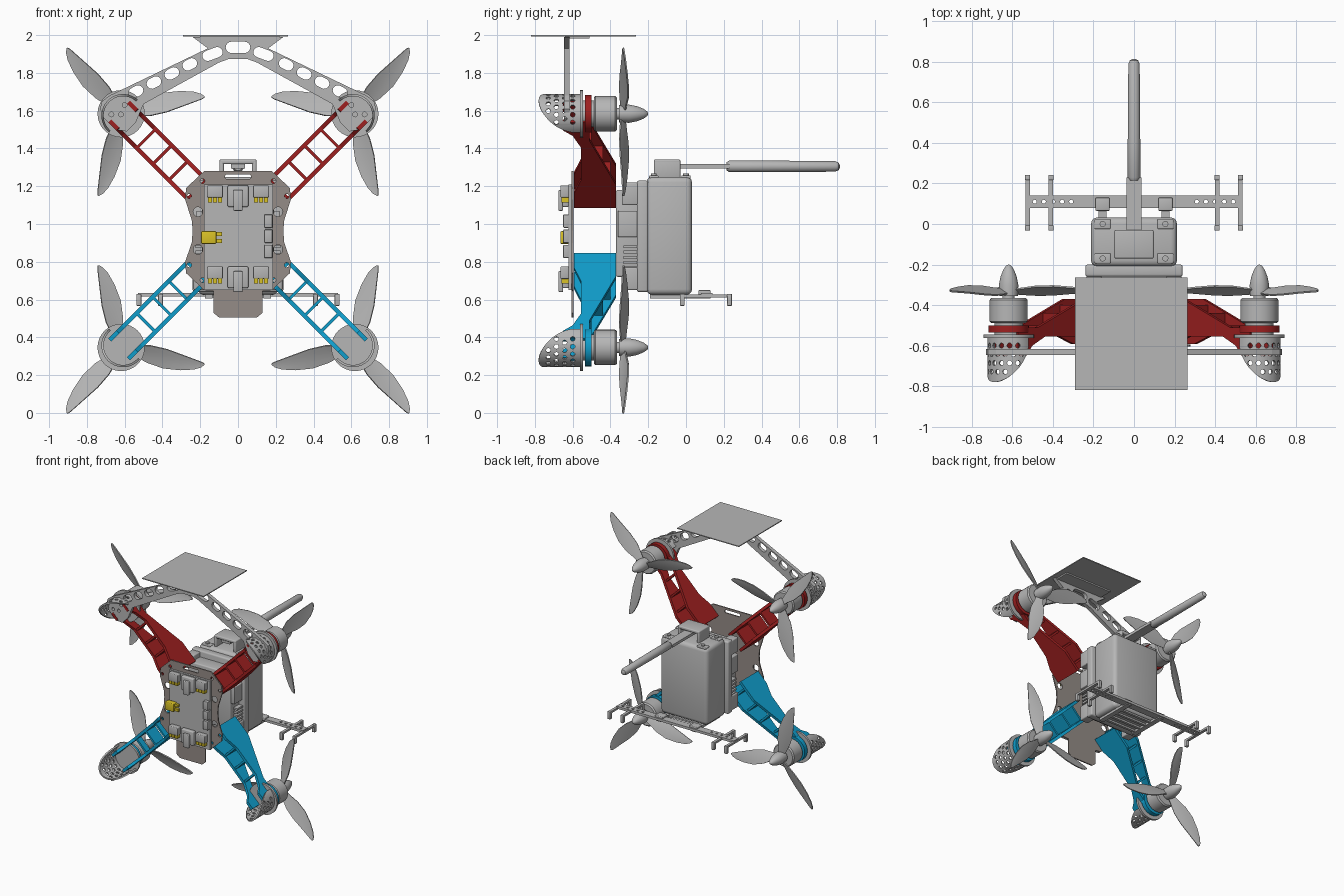
import bpy, bmesh
from math import sin, cos, pi, radians
from mathutils import Matrix, Vector

cube = bpy.data.objects.get("Cube")
if cube:
    bpy.data.objects.remove(cube)
scene = bpy.context.scene


def material(name, *rgb):
    m = bpy.data.materials.new(name)
    m.use_nodes = True
    m.diffuse_color = (*rgb, 1)
    m.node_tree.nodes["Principled BSDF"].inputs["Base Color"].default_value = (*rgb, 1)
    return m


gray = material("light gray", .47, .47, .47)
taupe = material("taupe board", .3, .265, .245)
red = material("red arms", .34, .014, .014)
blue = material("blue arms", .005, .34, .6)
yellow = material("yellow plugs", .7, .54, .02)


# ---- helpers ----
def add(name, mesh, mat, matrix=None, smooth=False):
    mesh = mesh.copy()
    mesh.name = name
    if matrix:
        mesh.transform(matrix)
    bm = bmesh.new()
    bm.from_mesh(mesh)
    bmesh.ops.remove_doubles(bm, verts=bm.verts, dist=.0001)
    bmesh.ops.recalc_face_normals(bm, faces=bm.faces)
    bm.to_mesh(mesh)
    bm.free()
    mesh.materials.clear()
    mesh.materials.append(mat)
    if smooth:
        mesh.shade_smooth()
        mesh.set_sharp_from_angle(angle=radians(35))
    else:
        mesh.shade_flat()
    obj = bpy.data.objects.new(name, mesh)
    scene.collection.objects.link(obj)
    return obj


def make(verts, faces):
    mesh = bpy.data.meshes.new("part")
    mesh.from_pydata(verts, [], faces)
    return mesh


def block(xs, ys, zs, bevel=0):
    bm = bmesh.new()
    size = [b - a for a, b in (xs, ys, zs)]
    mid = [(a + b) / 2 for a, b in (xs, ys, zs)]
    bmesh.ops.create_cube(bm, size=1, matrix=Matrix.Translation(mid) @ Matrix.Diagonal((*size, 1)))
    if bevel:
        bmesh.ops.bevel(bm, geom=bm.edges[:], offset=bevel, segments=3, profile=.5, affect='EDGES')
    mesh = bpy.data.meshes.new("block")
    bm.to_mesh(mesh)
    bm.free()
    return mesh


def box(name, mat, xs, ys, zs, bevel=0):
    add(name, block(xs, ys, zs, bevel), mat, smooth=bevel > 0)


def pair(name, mat, xs, ys, zs, bevel=0):
    box("left_" + name, mat, xs, ys, zs, bevel)
    box("right_" + name, mat, (-xs[1], -xs[0]), ys, zs, bevel)


def lathe(profile, cx=0, cz=0, n=32):
    verts = [(cx + r * cos(2 * pi * i / n), y, cz + r * sin(2 * pi * i / n))
             for r, y in profile for i in range(n)]
    rows = len(profile)
    faces = [(k * n + i, k * n + (i + 1) % n, (k + 1) * n + (i + 1) % n, (k + 1) * n + i)
             for k in range(rows - 1) for i in range(n)]
    faces += [tuple(range(n)), tuple(range((rows - 1) * n, rows * n))]
    return make(verts, faces)


def baked(obj, *helpers):
    bpy.context.view_layer.update()
    mesh = bpy.data.meshes.new_from_object(obj.evaluated_get(bpy.context.evaluated_depsgraph_get()))
    for o in (obj, *helpers):
        bpy.data.objects.remove(o)
    return mesh


def flat(outline, holes, depth):
    curve = bpy.data.curves.new("outline", 'CURVE')
    curve.dimensions, curve.fill_mode, curve.extrude = '2D', 'BOTH', depth / 2
    for loop in [outline] + holes:
        s = curve.splines.new('POLY')
        s.points.add(len(loop) - 1)
        for p, (a, b) in zip(s.points, loop):
            p.co = (a, b, 0, 1)
        s.use_cyclic_u = True
    obj = bpy.data.objects.new("outline", curve)
    scene.collection.objects.link(obj)
    return baked(obj)


def slot(x, z, width, length=0, tilt=0, n=8):
    pts = []
    for side in (1, -1):
        for i in range(n + 1):
            a = pi * i / n - pi / 2
            u, v = side * ((length - width) / 2 * (length > 0) + cos(a) * width / 2), side * sin(a) * width / 2
            pts.append((x + u * cos(tilt) - v * sin(tilt), z + u * sin(tilt) + v * cos(tilt)))
    return pts


def mirrored(half):
    return half + [(-x, z) for x, z in reversed(half)]


def upright(y):
    return Matrix.Translation((0, y, 0)) @ Matrix.Rotation(pi / 2, 4, 'X')


def four(name, mesh, upper, lower, smooth=False):
    # arm space: x outward along the arm, y as in the world, z across the arm
    for sx, side in ((1, "left"), (-1, "right")):
        for sz, level, mat in ((1, "upper", upper), (-1, "lower", lower)):
            m = (Matrix.Translation((0, 0, .965)) @ Matrix.Diagonal((sx, 1, sz, 1))
                 @ Matrix.Rotation(-pi / 4, 4, 'Y'))
            add(f"{level}_{side}_{name}", mesh, mat, m, smooth)


# ---- arms ----
hub = .875
wall = [(.25, -.592), (.36, -.592), (.46, -.555), (.7, -.555), (.79, -.6), (.83, -.65),
        (.89, -.65), (.89, -.51), (.75, -.51), (.42, -.37), (.25, -.37)]
for t, label in ((.07, "outer"), (-.07, "inner")):
    mesh = flat(wall, [], .022)
    mesh.transform(Matrix.Translation((0, 0, t)))
    four(f"arm_{label}_wall", mesh, red, blue)
for i, (r, back) in enumerate(((.3, -.4), (.44, -.4), (.56, -.44), (.68, -.5))):
    four(f"arm_brace_{i}", block((r, r + .016), (-.55, back), (-.07, .07)), red, blue)

# ---- motors and spinners ----
four("motor_mount", lathe([(.1, -.535), (.1, -.5)], hub), red, blue, True)
four("motor_plate", lathe([(.125, -.562), (.125, -.545)], hub), gray, gray, True)
four("motor_base", lathe([(.07, -.545), (.07, -.48)], hub), gray, gray, True)
four("motor_bell", lathe([(.085, -.488), (.094, -.48), (.094, -.375), (.085, -.365)], hub), gray, gray, True)
four("spinner", lathe([(.03, -.37), (.03, -.355), (.046, -.355), (.048, -.3), (.04, -.26),
                       (.026, -.225), (.012, -.205), (.002, -.2)], hub), gray, gray, True)

# ---- curved propeller blades ----
stations = [(.02, .02, -.02), (.08, .035, -.03), (.15, .06, -.042), (.24, .072, -.038),
            (.33, .062, -.022), (.4, .043, -.01), (.435, .024, -.004), (.45, .008, .002)]
verts = []
for u, lead, trail in stations:
    pitch = radians(32 - 40 * u)
    for f in (0, .25, .5, .75, 1):
        v = trail + (lead - trail) * f
        verts.append((u, -.337 + v * sin(pitch) + .03 * (lead - trail) * f * (1 - f) * 4, -v * cos(pitch)))
faces = [(k * 5 + j, k * 5 + j + 1, k * 5 + j + 6, k * 5 + j + 5)
         for k in range(len(stations) - 1) for j in range(4)]
sheet = add("blade_sheet", make(verts, faces), gray)
sheet.modifiers.new("thickness", 'SOLIDIFY').thickness = .008
blade = baked(sheet)
for i, angle in enumerate((6, 124, 241)):
    turned = blade.copy()
    turned.transform(Matrix.Translation((hub, 0, 0)) @ Matrix.Rotation(radians(-angle), 4, 'Y'))
    four(f"blade_{i}", turned, gray, gray, True)

# ---- perforated feet: half shells around the motor ends ----
def foot_edge(a):
    return -.575 - .205 * max(cos(a * .92), 0) ** .6


n, cx, R = 28, .86, .115
verts, faces = [], []
for i in range(n + 1):
    a = radians(-95 + 190 * i / n)
    for r, y in ((R, -.55), (R, foot_edge(a)), (R - .012, foot_edge(a)), (R - .012, -.55)):
        verts.append((cx + r * cos(a), y, r * sin(a)))
for i in range(n):
    faces += [(4 * i + j, 4 * i + (j + 1) % 4, 4 * i + 4 + (j + 1) % 4, 4 * i + 4 + j) for j in range(4)]
faces += [(0, 1, 2, 3), tuple(4 * n + j for j in range(4))]
shell = add("foot_shell", make(verts, faces), gray)
bm = bmesh.new()
for row in range(4):
    for k in range(-3, 4):
        a, y = radians(k * 21 + 10 * (row % 2)), -.6 - .043 * row
        if y > foot_edge(a) + .022:
            d = Vector((cos(a), 0, sin(a)))
            spot = Matrix.Translation(Vector((cx, y, 0)) + d * R) @ d.to_track_quat('Z', 'Y').to_matrix().to_4x4()
            bmesh.ops.create_cone(bm, cap_ends=True, segments=10, radius1=.0125, radius2=.0125, depth=.06, matrix=spot)
mesh = bpy.data.meshes.new("foot_holes")
bm.to_mesh(mesh)
bm.free()
cutter = add("foot_holes", mesh, gray)
cutter.hide_render = True
cut = shell.modifiers.new("holes", 'BOOLEAN')
cut.operation, cut.solver, cut.object = 'DIFFERENCE', 'EXACT', cutter
four("foot", baked(shell, cutter), gray, gray, True)

# ---- roof panel and slotted arch ----
box("roof_panel", gray, (-.29, .265), (-.82, -.265), (1.993, 2))
box("roof_flange", gray, (-.2, .22), (-.64, -.51), (1.982, 1.994))
arch = mirrored([(.24, 1.99), (.16, 1.93), (.68, 1.68), (.72, 1.65), (.73, 1.61), (.71, 1.56), (.65, 1.5),
                 (.59, 1.49), (.54, 1.54), (.5, 1.635), (.1, 1.855), (.05, 1.873)])
holes = [slot(0, 1.935, .06, .13)]
for s in (1, -1):
    holes.append(slot(s * .135, 1.9, .055, .11, s * -.35))
    holes += [slot(s * (.255 + .095 * i), 1.845 - .048 * i, .055, .08, s * -.47) for i in range(4)]
    holes += [slot(s * x, z, .025) for x, z in ((.62, 1.58), (.67, 1.58), (.6, 1.63))]
add("arch", flat(arch, holes, .03), gray, upright(-.632))

# ---- main board with electronics ----
board = mirrored([(.18, 1.28), (.275, 1.19), (.28, 1.13), (.245, 1.02), (.24, .965), (.245, .9), (.28, .8),
                  (.275, .74), (.18, .65), (.13, .645), (.13, .53), (.1, .505)])
holes = [slot(0, 1.25, .025, .14)]
for s in (1, -1):
    for m in (1, -1):
        holes += [slot(s * x, .965 + m * z, w) for x, z, w in ((.188, .262, .025), (.258, .182, .025), (.212, .1, .05))]
add("main_board", flat(board, holes, .01), taupe, upright(-.6))
box("circuit_board", gray, (-.18, .185), (-.622, -.605), (.65, 1.21))
for z, up in ((1.14, 1), (.71, -1)):
    box("center_socket", gray, (-.055, .055), (-.655, -.62), (z - .05, z + .065), .008)
    box("center_plug", gray, (-.025, .025), (-.675, -.65), (z - .07, z + .04), .006)
    for s in (1, -1):
        x = s * .122
        box("pin_socket", gray, (x - .042, x + .042), (-.665, -.62), (z, z + .065), .006)
        for k in (-1, 0, 1):
            box("pin_plug", yellow, (x + k * .026 - .01, x + k * .026 + .01), (-.66, -.62), (z - .025, z + .002))
box("power_plug", yellow, (-.195, -.115), (-.665, -.62), (.895, .962), .006)
for z in (.91, .947):
    box("power_pin", yellow, (-.12, -.085), (-.65, -.63), (z - .01, z + .01))
for i in range(3):
    box("side_chip", gray, (.14, .182), (-.65, -.62), (.82 + .08 * i, .89 + .08 * i), .004)

# ---- rear case ----
box("case", gray, (-.212, .212), (-.21, .032), (.625, 1.25), .03)
box("case_collar", gray, (-.24, .24), (-.26, -.2), (.64, 1.23), .012)
box("case_core", gray, (-.19, .19), (-.37, -.25), (.72, 1.18), .01)
for z in (.7, 1.15):
    pair("case_lug", gray, (.16, .235), (-.34, -.25), (z - .05, z + .07), .008)
for i in range(5):
    pair("cooling_rib", gray, (.18, .225), (-.33, -.25), (.76 + .028 * i, .775 + .028 * i))
pair("side_module", gray, (.18, .22), (-.36, -.24), (.93, 1.07), .006)
for x in (-.155, .155):
    for y in (-.17, 0):
        box("corner_pad", gray, (x - .04, x + .04), (y - .025, y + .025), (1.24, 1.257), .006)
        screw = lathe([(.015, 0), (.015, .012)], n=12)
        add("corner_screw", screw, gray, Matrix.Translation((x, y, 1.255)) @ Matrix.Rotation(pi / 2, 4, 'X'), True)

# ---- antenna and its bridge ----
pair("bridge_post", gray, (.075, .098), (-.17, -.03), (1.24, 1.335), .008)
box("bridge_top", gray, (-.098, .098), (-.17, -.03), (1.317, 1.342), .008)
box("antenna_strip", gray, (-.038, .038), (-.16, .23), (1.295, 1.317))
rod = lathe([(.022, .215), (.031, .23), (.031, .4), (.028, .79), (.02, .808), (.005, .815)], 0, 1.305, 24)
add("antenna_rod", rod, gray, None, True)

# ---- tail rack ----
bar = flat([(-.53, .08), (.53, .08), (.53, .14), (-.53, .14)],
           [slot(s * (.31 + .045 * i), .11, .02) for s in (1, -1) for i in range(5)], .02)
add("rack_bar", bar, gray, Matrix.Translation((0, 0, .625)))
pair("rack_rail", gray, (.135, .175), (-.19, .13), (.606, .626))
pair("rack_block", gray, (.12, .19), (.065, .13), (.625, .65), .006)
for i in range(4):
    box("rack_slat", gray, (-.17, .17), (-.17 + .06 * i, -.15 + .06 * i), (.61, .624))
for x in (.41, .525):
    pair("rack_rib", gray, (x - .011, x + .011), (-.03, .24), (.612, .628))
    for y in (-.02, .23):
        pair("rack_post", gray, (x - .013, x + .013), (y - .013, y + .013), (.567, .63), .004)
